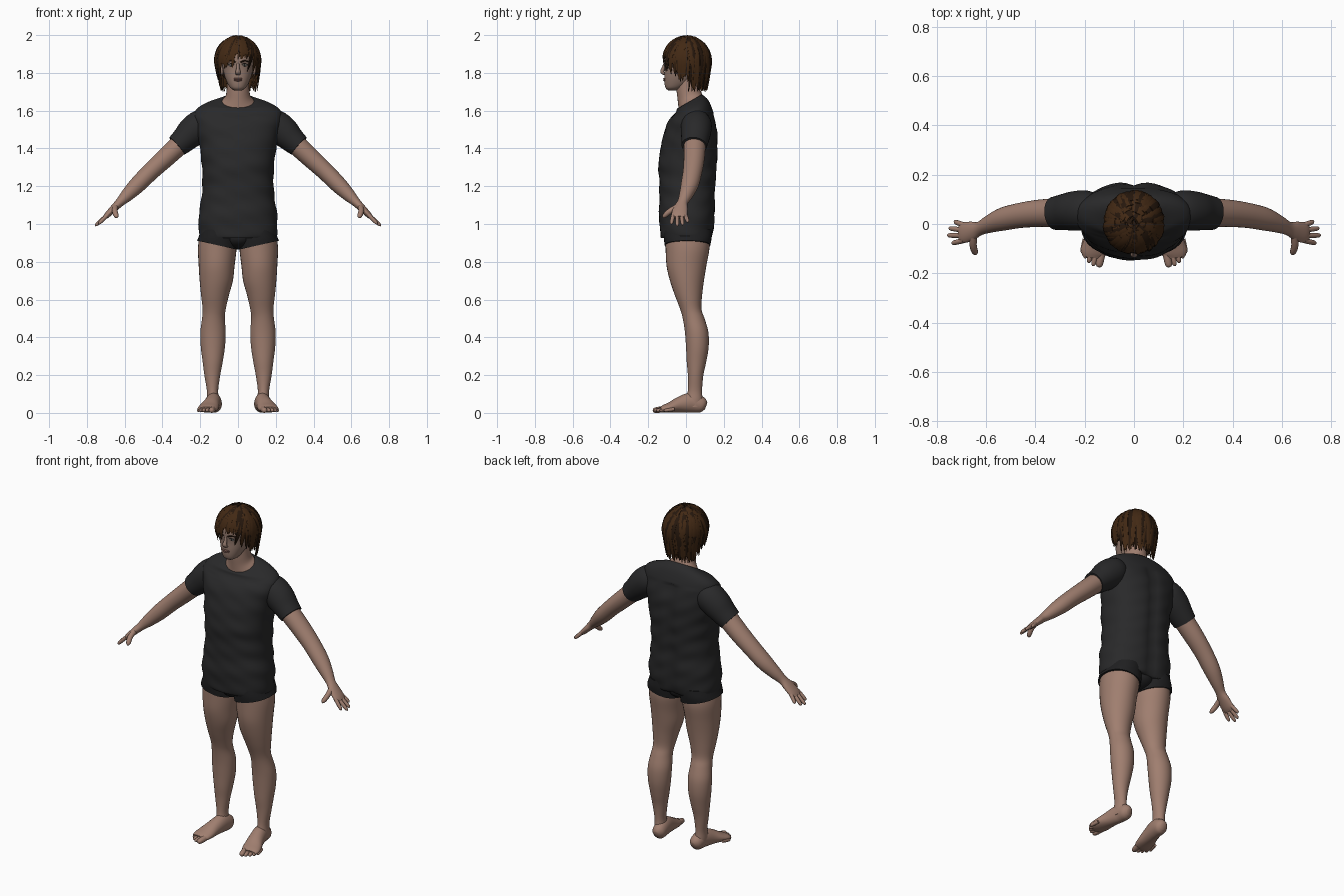
import bpy, bmesh, math, random
from mathutils import Vector, Matrix

if "Cube" in bpy.data.objects:
    bpy.data.objects.remove(bpy.data.objects["Cube"])

random.seed(4)

def material(name, r, g, b):
    m = bpy.data.materials.new(name)
    m.diffuse_color = (r, g, b, 1)
    m.use_nodes = True
    m.node_tree.nodes["Principled BSDF"].inputs["Base Color"].default_value = m.diffuse_color
    return m

SKIN = material("skin", 0.35, 0.21, 0.16)
FACE = material("face skin", 0.29, 0.19, 0.15)
SHIRT = material("charcoal cloth", 0.022, 0.022, 0.023)
SHORTS = material("black cloth", 0.014, 0.014, 0.015)
HAIR = material("brown hair", 0.055, 0.022, 0.007)
HAIR2 = material("dark brown hair", 0.02, 0.009, 0.004)
LIPS = material("lips", 0.24, 0.12, 0.10)
WHITE = material("eye white", 0.45, 0.43, 0.40)
IRIS = material("dark iris", 0.02, 0.018, 0.015)

def spline(rows, n):
    """Catmull-Rom interpolation of rows of numbers."""
    out = []
    for i in range(len(rows) - 1):
        p = [rows[max(0, min(len(rows) - 1, i + k))] for k in (-1, 0, 1, 2)]
        for j in range(n):
            t = j / n
            out.append(tuple(0.5 * (2*b + (c - a)*t + (2*a - 5*b + 4*c - d)*t*t
                             + (3*b - a - 3*c + d)*t**3) for a, b, c, d in zip(*p)))
    return out + [tuple(rows[-1])]

def level(rows, n=4):
    """Horizontal rings: centre x, z, half width, front y, back y, tilt in y, tilt in x."""
    rows = [tuple(r) + (0,) * (7 - len(r)) for r in rows]
    return [(Vector((cx, (f + b) / 2, z)), Vector((0, (b - f) / 2, ty)), Vector((w, 0, tx)))
            for cx, z, w, f, b, ty, tx in spline(rows, n)]

def path(rows, ref, n=4):
    """Rings across a path: x, y, z, radius along ref, other radius."""
    rows = spline(rows, n)
    pts = [Vector(r[:3]) for r in rows]
    out = []
    for i, r in enumerate(rows):
        t = (pts[min(i + 1, len(pts) - 1)] - pts[max(i - 1, 0)]).normalized()
        a = (Vector(ref) - t * t.dot(Vector(ref))).normalized()
        out.append((pts[i], a * r[3], t.cross(a) * r[4]))
    return out

def loft(bm, frames, seg=24, power=2.0, mi=0):
    def pw(v):
        return math.copysign(abs(v) ** (2 / power), v)
    rings = []
    for c, a, b in frames:
        angs = [2 * math.pi * k / seg for k in range(seg)]
        rings.append([bm.verts.new(c + a * pw(math.sin(q)) + b * pw(math.cos(q))) for q in angs])
    faces = [bm.faces.new(rings[0]), bm.faces.new(rings[-1])]
    for r, s in zip(rings, rings[1:]):
        for k in range(seg):
            faces.append(bm.faces.new((r[k], r[(k + 1) % seg], s[(k + 1) % seg], s[k])))
    for f in faces:
        f.material_index = mi

def ball(bm, centre, radii, mi=0, u=20, v=14):
    mat = Matrix.Translation(centre) @ Matrix.Diagonal((*radii, 1))
    new = bmesh.ops.create_uvsphere(bm, u_segments=u, v_segments=v, radius=1, matrix=mat)
    for vert in new["verts"]:
        for f in vert.link_faces:
            f.material_index = mi

def digit(bm, pts, r, ref, flat=1.0):
    """Finger or toe with a rounded tip."""
    a, b = Vector(pts[0]), Vector(pts[-1])
    mid = Vector(pts[1]) if len(pts) > 2 else (a + b) / 2
    rows = [(*a, r, r * flat), (*mid, r, r * flat), (*mid.lerp(b, 0.75), r * .85, r * .8 * flat),
            (*b, r * .3, r * .3 * flat)]
    loft(bm, path(rows, ref, 3), 10)

def finish(name, bm, mats, mirror=False):
    bmesh.ops.recalc_face_normals(bm, faces=bm.faces)
    for f in bm.faces:
        f.smooth = True
    me = bpy.data.meshes.new(name)
    bm.to_mesh(me)
    bm.free()
    me.set_sharp_from_angle(angle=math.radians(60))
    for m in mats:
        me.materials.append(m)
    ob = bpy.data.objects.new(name, me)
    bpy.context.collection.objects.link(ob)
    if mirror:
        ob.modifiers.new("mirror", "MIRROR").use_mirror_merge = False
    return ob

X, Y = (1, 0, 0), (0, 1, 0)

# shirt body, with a spine groove and soft folds
bm = bmesh.new()
loft(bm, level([
    (0, .925, .198, -.13, .135), (0, .95, .207, -.136, .145), (0, 1.05, .207, -.143, .155),
    (0, 1.15, .192, -.14, .155), (0, 1.25, .188, -.143, .162), (0, 1.33, .193, -.145, .167),
    (0, 1.42, .205, -.13, .17), (0, 1.50, .222, -.112, .166), (0, 1.56, .235, -.085, .152, .005),
    (0, 1.605, .222, -.055, .135, .015), (0, 1.635, .17, -.048, .115, .025),
    (0, 1.65, .098, -.042, .085, .036)], 6), 56, 2.3)
for v in bm.verts:
    x, y, z = v.co
    if z < 1.58:
        if y > .08:
            v.co.y -= .014 * math.exp(-(x / .03) ** 2)
        v.co.y += .003 * math.sin(60 * z + 14 * x) * math.sin(23 * x + 9 * z)
        v.co.x += .002 * math.sin(55 * z + 20 * y)
finish("shirt_body", bm, [SHIRT])

# sleeves
bm = bmesh.new()
loft(bm, path([(.14, .05, 1.55, .06, .06), (.19, .055, 1.528, .08, .08), (.24, .053, 1.49, .08, .081),
               (.285, .048, 1.447, .073, .069), (.323, .043, 1.413, .067, .061)], Y), 32)
finish("shirt_sleeves", bm, [SHIRT], True)

# shorts: one hip tube per side with a slanted hem, and the crotch between
bm = bmesh.new()
loft(bm, level([(.10, .97, .095, -.118, .135), (.106, .93, .103, -.118, .136),
                (.110, .888, .107, -.113, .129, 0, .024)]), 32, 2.2)
finish("shorts", bm, [SHORTS], True)
bm = bmesh.new()
ball(bm, (0, .005, .925), (.09, .115, .06))
finish("shorts_crotch", bm, [SHORTS])

# legs
bm = bmesh.new()
loft(bm, level([
    (.108, .94, .096, -.11, .12), (.110, .87, .102, -.108, .124), (.113, .78, .095, -.103, .108),
    (.115, .70, .088, -.085, .095), (.122, .62, .073, -.058, .085), (.126, .55, .061, -.031, .082),
    (.130, .50, .060, -.017, .098), (.132, .43, .067, -.006, .118), (.133, .35, .064, 0, .12),
    (.134, .27, .053, .004, .107), (.136, .20, .042, .01, .092), (.135, .12, .030, .01, .085),
    (.133, .07, .033, 0, .088), (.130, .03, .034, -.01, .09)]), 32)
finish("legs", bm, [SKIN], True)

# feet and toes
bm = bmesh.new()
loft(bm, path([
    (.12, .105, .035, .016, .02), (.122, .085, .042, .036, .041), (.128, .03, .054, .04, .053),
    (.14, -.03, .044, .044, .043), (.153, -.08, .03, .052, .029), (.164, -.115, .022, .051, .021),
    (.167, -.135, .018, .04, .014)], X), 24)
for tx, ty, r in [(.143, -.175, .016), (.166, -.17, .011), (.184, -.157, .011),
                  (.199, -.139, .0105), (.211, -.117, .010)]:
    digit(bm, [(tx - .012, ty + .055, .02), (tx, ty, .012)], r, X)
finish("feet", bm, [SKIN], True)

# arms and palms
bm = bmesh.new()
loft(bm, path([
    (.25, .05, 1.475, .06, .057), (.32, .046, 1.41, .058, .054), (.39, .043, 1.345, .055, .051),
    (.46, .035, 1.28, .051, .047), (.53, .02, 1.21, .047, .044), (.585, .0, 1.155, .036, .035),
    (.625, -.018, 1.115, .028, .024), (.655, -.028, 1.085, .038, .02), (.69, -.035, 1.05, .042, .016),
    (.706, -.036, 1.034, .034, .011)], Y), 28)
# fingers and thumb
for by, tip in [(-.004, (.728, .010, 1.010)), (-.025, (.750, -.017, .995)),
                (-.047, (.756, -.046, .990)), (-.067, (.738, -.078, 1.0))]:
    digit(bm, [(.69, by, 1.05), tip], .0105, Y)
digit(bm, [(.648, -.04, 1.095), (.652, -.085, 1.068), (.642, -.123, 1.035)], .015, X)
finish("arms_and_hands", bm, [SKIN], True)

# neck
bm = bmesh.new()
loft(bm, level([(0, 1.62, .10, -.04, .082, .03), (0, 1.65, .085, -.04, .084, .034),
                (0, 1.675, .067, -.044, .082, .02), (0, 1.71, .06, -.05, .077),
                (0, 1.77, .058, -.05, .07)]), 28)
finish("neck", bm, [SKIN])

# head
bm = bmesh.new()
loft(bm, level([
    (0, 1.708, .02, -.095, -.05), (0, 1.72, .04, -.108, -.02), (0, 1.745, .056, -.114, .02),
    (0, 1.78, .07, -.115, .05), (0, 1.82, .08, -.114, .08), (0, 1.87, .087, -.118, .1),
    (0, 1.92, .084, -.108, .1), (0, 1.96, .06, -.07, .075), (0, 1.975, .03, -.04, .05)]), 32, 2.2)
# nose and lips
loft(bm, path([(0, -.111, 1.852, .007, .007), (0, -.120, 1.825, .009, .009),
               (0, -.126, 1.805, .014, .010), (0, -.112, 1.793, .013, .006)], X), 12)
ball(bm, (0, -.113, 1.769), (.024, .008, .005), 1)
ball(bm, (0, -.112, 1.761), (.020, .009, .006), 1)
finish("head", bm, [FACE, LIPS])

# eyes, brows and ears
bm = bmesh.new()
ball(bm, (.035, -.106, 1.841), (.016, .009, .0065), 0)
ball(bm, (.035, -.111, 1.841), (.0065, .006, .0062), 1)
loft(bm, path([(.013, -.117, 1.856, .004, .003), (.035, -.114, 1.864, .004, .004),
               (.06, -.100, 1.858, .002, .002)], (0, 0, 1)), 8, 2, 2)
loft(bm, path([(.018, -.113, 1.846, .0015, .002), (.035, -.115, 1.850, .002, .002),
               (.052, -.107, 1.844, .0015, .002)], (0, 0, 1)), 8, 2, 1)
ball(bm, (.086, .0, 1.82), (.011, .02, .032), 3)
finish("eyes_brows_ears", bm, [WHITE, IRIS, HAIR2, FACE], True)

# hair cap, cut open over the face and neck
bm = bmesh.new()
ball(bm, (0, 0, 1.86), (.110, .122, .122), 1, 40, 28)
def open_face(c):
    return (c.y < -.035 and c.z < 1.895) or (c.y < .03 and c.z < 1.80) or c.z < 1.76
cut = [f for f in bm.faces if open_face(f.calc_center_median())]
bmesh.ops.delete(bm, geom=cut, context="FACES")

# hair locks, falling from the crown with a swept fringe
def lock(a, start, end, k, swirl, width):
    rows = []
    for i in range(6):
        u = start + (end - start) * i / 5
        q = a + swirl * (u - start)
        drop = max(0, u - math.pi / 2)
        rad = math.sin(min(u, math.pi / 2)) * k * (1 - .13 * drop)
        z = math.cos(u) * .128 * k if drop == 0 else -.125 * drop
        w = width * (1, 1.1, 1.1, 1, .75, .15)[i]
        rows.append((.115 * rad * math.cos(q), .122 * rad * math.sin(q) + .004, 1.86 + z, w, w * .4))
    ref = (-math.sin(a), math.cos(a), .05)
    loft(bm, path(rows, ref, 2), 6, 2, random.choice((0, 0, 1)))

COUNT = 230
for i in range(COUNT):
    a = 2 * math.pi * i / COUNT
    front = -math.sin(a)
    if front > .6:
        end = 1.75 if math.cos(a) < -.1 else 1.42
    elif front > .25:
        end = 2.1
    elif front > -.3:
        end = 2.3
    else:
        end = 2.72
    swirl = random.uniform(-.12, .12) - (.2 if front > .5 else 0)
    lock(a, random.uniform(.06, .8), end + random.uniform(-.2, .13),
         random.uniform(.99, 1.07), swirl, random.uniform(.009, .015))
finish("hair", bm, [HAIR, HAIR2])
